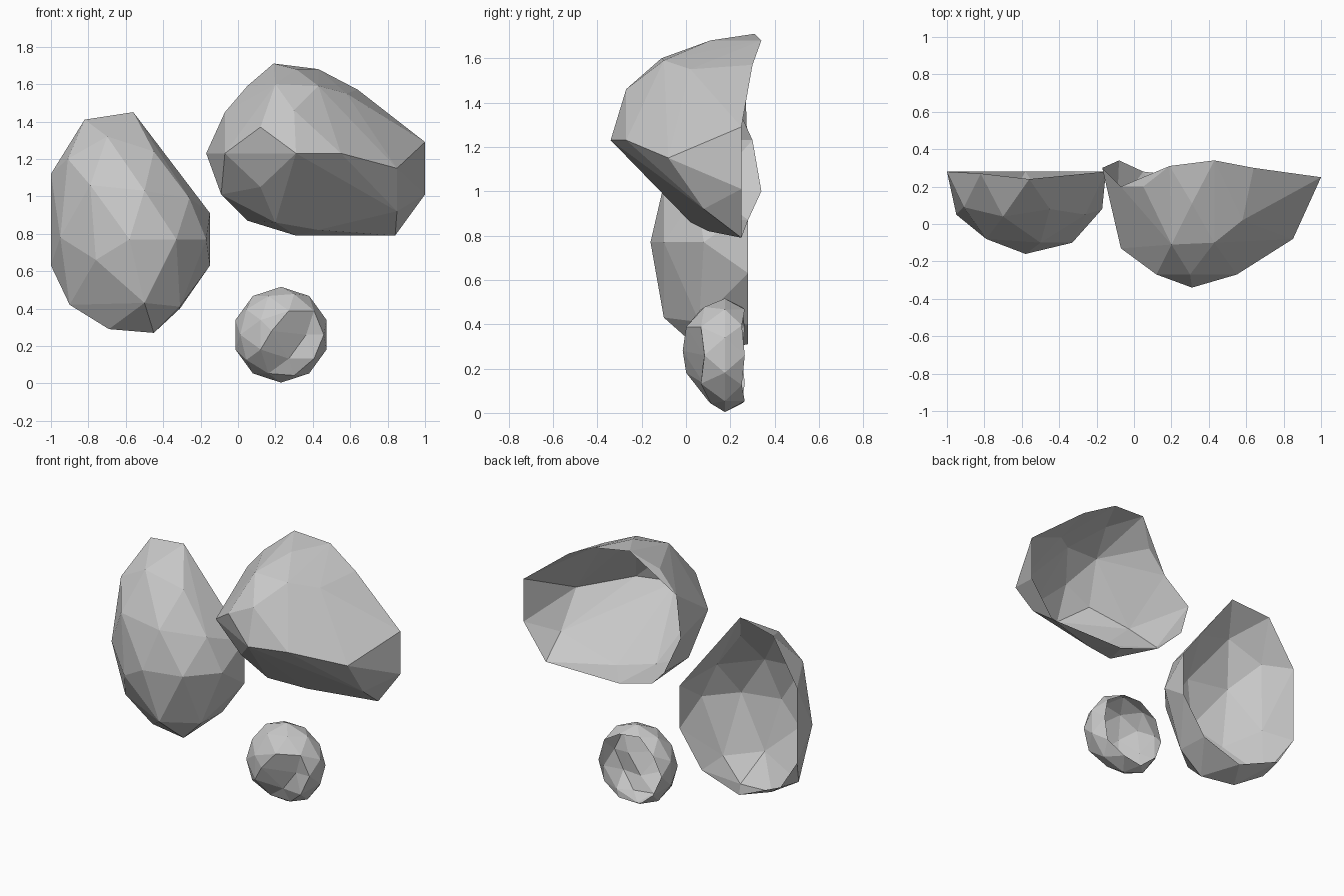
import bpy
import bmesh
from math import radians
from mathutils import Matrix, Vector

cube = bpy.data.objects.get("Cube")
if cube:
    bpy.data.objects.remove(cube, do_unlink=True)

stone = bpy.data.materials.new("stone_grey")
stone.use_nodes = True
stone.diffuse_color = (0.58, 0.58, 0.58, 1)
stone.node_tree.nodes["Principled BSDF"].inputs["Base Color"].default_value = stone.diffuse_color


def finish(bm, name):
    """Turn a bmesh into a flat shaded stone object."""
    mesh = bpy.data.meshes.new(name)
    bm.to_mesh(mesh)
    bm.free()
    mesh.materials.append(stone)
    obj = bpy.data.objects.new(name, mesh)
    bpy.context.collection.objects.link(obj)
    return obj


def rock_shell(name, front, rim):
    """Faceted hull of front and rim points, left open at the back."""
    bm = bmesh.new()
    for point in front + rim:
        bm.verts.new(point)
    bmesh.ops.convex_hull(bm, input=bm.verts[:])
    bm.normal_update()
    # open the back
    back = [face for face in bm.faces if face.normal.y > 0.43]
    bmesh.ops.delete(bm, geom=back, context="FACES")
    loose = [vert for vert in bm.verts if not vert.link_faces]
    bmesh.ops.delete(bm, geom=loose, context="VERTS")
    return finish(bm, name)


# Tall rock shell
rock_shell(
    "tall_rock",
    front=[
        (-.58, -.16, .77), (-.5, -.1, .43), (-.33, -.1, .77), (-.76, -.09, .66),
        (-.79, -.08, 1.06), (-.5, -.1, 1.03), (-.95, .05, .78), (-.17, .08, .77),
        (-.7, .04, 1.32), (-.45, .08, 1.24), (-.26, .05, .99), (-.91, .09, 1.2),
        (-.45, .08, .27), (-.69, .1, .29), (-.9, .12, .42), (-.31, .06, .41),
    ],
    rim=[
        (-.82, .27, 1.41), (-.56, .24, 1.45), (-.32, .28, 1.12), (-.15, .28, .91),
        (-.15, .28, .63), (-.31, .28, .4), (-.58, .28, .31), (-.88, .28, .44),
        (-1, .28, .63), (-1, .28, 1.12),
    ],
)

# Large rock shell, undercut below
rock_shell(
    "large_rock",
    front=[
        (.31, -.34, 1.23), (.55, -.27, 1.23), (.85, -.08, 1.15), (-.07, -.13, 1.23),
        (.12, -.27, 1.37), (.3, -.27, 1.46), (.2, -.11, 1.6), (.43, -.1, 1.59),
        (.31, .11, 1.68), (.58, .02, 1.55), (.12, -.14, 1.05), (.85, .08, .92),
        (.2, .02, .86), (.43, .1, .82), (-.07, .2, 1.45), (.05, .2, 1.59),
        (-.09, .1, 1.01),
    ],
    rim=[
        (.19, .31, 1.71), (.43, .34, 1.68), (.64, .3, 1.57), (1, .25, 1.29),
        (1, .25, 1.01), (.84, .25, .79), (.31, .25, .79), (.05, .28, .87),
        (-.08, .34, 1), (-.17, .3, 1.23),
    ],
)

# Small round rock, chipped in front and open behind
bm = bmesh.new()
bmesh.ops.create_icosphere(bm, subdivisions=2, radius=0.256,
                           matrix=Matrix.Rotation(radians(90), 4, "X"))
behind = [vert for vert in bm.verts if vert.co.y > 0.15]
bmesh.ops.delete(bm, geom=behind, context="VERTS")
for vert in bm.verts:
    co = vert.co
    tip = co.y < -0.25
    chipped = not tip and co.y < -0.2 and co.z < 0.02 and co.x > 0
    if co.y > 0:
        co.y *= 0.67
    else:
        co.y *= 0.8 if co.z > -0.15 else 0.55
    if chipped:
        co.y = -0.095
    if tip:
        co += Vector((-0.05, 0.015, 0.02))
    co += Vector((0.23, 0.175, 0.26))
finish(bm, "small_rock")
